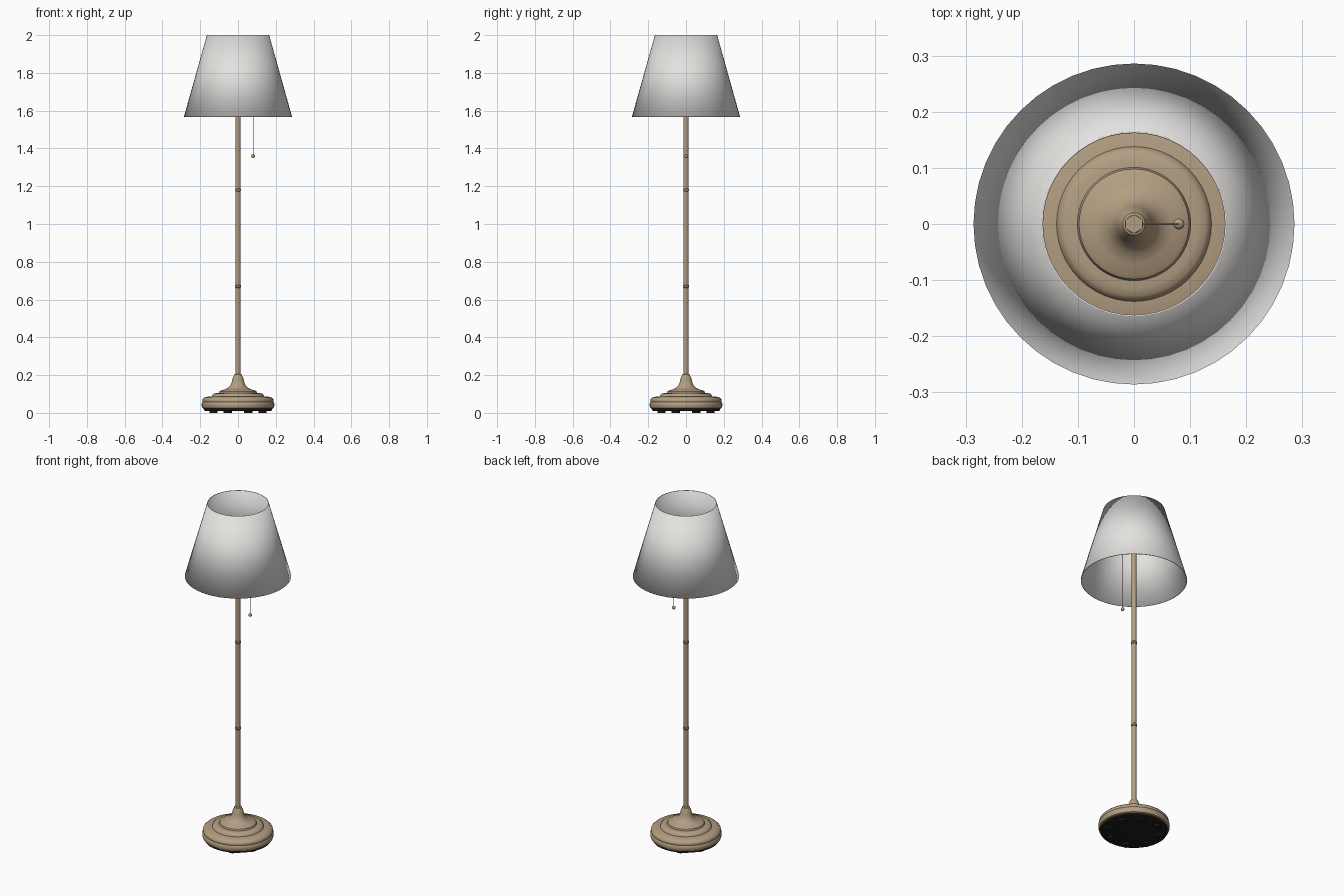
import bpy
import math

cube = bpy.data.objects.get("Cube")
if cube:
    bpy.data.objects.remove(cube, do_unlink=True)


def material(name, rgb, rough=0.6):
    m = bpy.data.materials.new(name)
    m.use_nodes = True
    m.diffuse_color = (*rgb, 1)
    bsdf = m.node_tree.nodes["Principled BSDF"]
    bsdf.inputs["Base Color"].default_value = (*rgb, 1)
    bsdf.inputs["Roughness"].default_value = rough
    return m


tan = material("warm tan metal", (0.45, 0.34, 0.22))
white = material("off white fabric", (0.77, 0.76, 0.74))
black = material("black rubber", (0.012, 0.013, 0.01))


def smooth(obj, angle=35):
    bpy.ops.object.select_all(action="DESELECT")
    obj.select_set(True)
    bpy.context.view_layer.objects.active = obj
    bpy.ops.object.shade_smooth_by_angle(angle=math.radians(angle))


def lathe(name, profile, mat, sides=48, closed=False):
    """Spin (radius, height) points, listed from bottom to top, around z."""
    verts, faces = [], []
    for r, z in profile:
        for i in range(sides):
            a = 2 * math.pi * i / sides
            verts.append((r * math.cos(a), r * math.sin(a), z))
    for k in range(len(profile) - 1):
        for i in range(sides):
            j = (i + 1) % sides
            faces.append((k * sides + i, k * sides + j,
                          (k + 1) * sides + j, (k + 1) * sides + i))
    if closed:
        faces.append(tuple(reversed(range(sides))))
        faces.append(tuple(range(len(verts) - sides, len(verts))))
    mesh = bpy.data.meshes.new(name)
    mesh.from_pydata(verts, [], faces)
    mesh.materials.append(mat)
    obj = bpy.data.objects.new(name, mesh)
    bpy.context.collection.objects.link(obj)
    smooth(obj)
    return obj


def rod(name, radius, length, location, mat, sides=16, rotation=(0, 0, 0)):
    bpy.ops.mesh.primitive_cylinder_add(vertices=sides, radius=radius, depth=length,
                                        location=location, rotation=rotation)
    obj = bpy.context.object
    obj.name = name
    obj.data.materials.append(mat)
    smooth(obj)
    return obj


# Stepped base with a flared neck
lathe("base", [
    (0.178, 0.02), (0.188, 0.026), (0.192, 0.038), (0.192, 0.05), (0.187, 0.058),
    (0.189, 0.063), (0.187, 0.072), (0.178, 0.081), (0.16, 0.086), (0.138, 0.088),
    (0.135, 0.096), (0.128, 0.102), (0.115, 0.105), (0.101, 0.106),
    (0.098, 0.114), (0.09, 0.119), (0.07, 0.124), (0.052, 0.133), (0.039, 0.148),
    (0.032, 0.166), (0.028, 0.184), (0.023, 0.194), (0.02, 0.202), (0.014, 0.205),
], tan, closed=True)

# Dark underside and its pads
lathe("underside", [(0.172, 0.01), (0.18, 0.013), (0.182, 0.024)], black, closed=True)
for i in range(8):
    a = 2 * math.pi * (i + 0.5) / 8
    rod(f"foot_pad_{i + 1}", 0.022, 0.012,
        (0.14 * math.cos(a), 0.14 * math.sin(a), 0.006), black)

# Pole in sections, with joint collars and a hexagonal cap
rod("pole", 0.0135, 1.53, (0, 0, 0.965), tan)
for i, z in enumerate((0.67, 1.18)):
    lathe(f"pole_collar_{i + 1}", [
        (0.0135, z - 0.008), (0.0165, z - 0.004), (0.0165, z + 0.004), (0.0135, z + 0.008),
    ], tan, sides=16)
rod("pole_cap", 0.017, 0.02, (0, 0, 1.74), tan, sides=6)

# Pull cord hanging from a slim arm
cord_x = 0.08
rod("cord_arm", 0.002, cord_x, (cord_x / 2, 0, 1.735), tan, 8, (0, math.pi / 2, 0))
rod("pull_cord", 0.0012, 0.37, (cord_x, 0, 1.55), tan, 6)
bpy.ops.mesh.primitive_uv_sphere_add(segments=12, ring_count=8, radius=0.01,
                                     location=(cord_x, 0, 1.36))
pull = bpy.context.object
pull.name = "pull_knob"
pull.data.materials.append(tan)
smooth(pull, 60)

# Open tapered shade
shade = lathe("shade", [(0.286, 1.568), (0.165, 2.0)], white)
thickness = shade.modifiers.new("thickness", "SOLIDIFY")
thickness.thickness = 0.003
thickness.offset = -1
